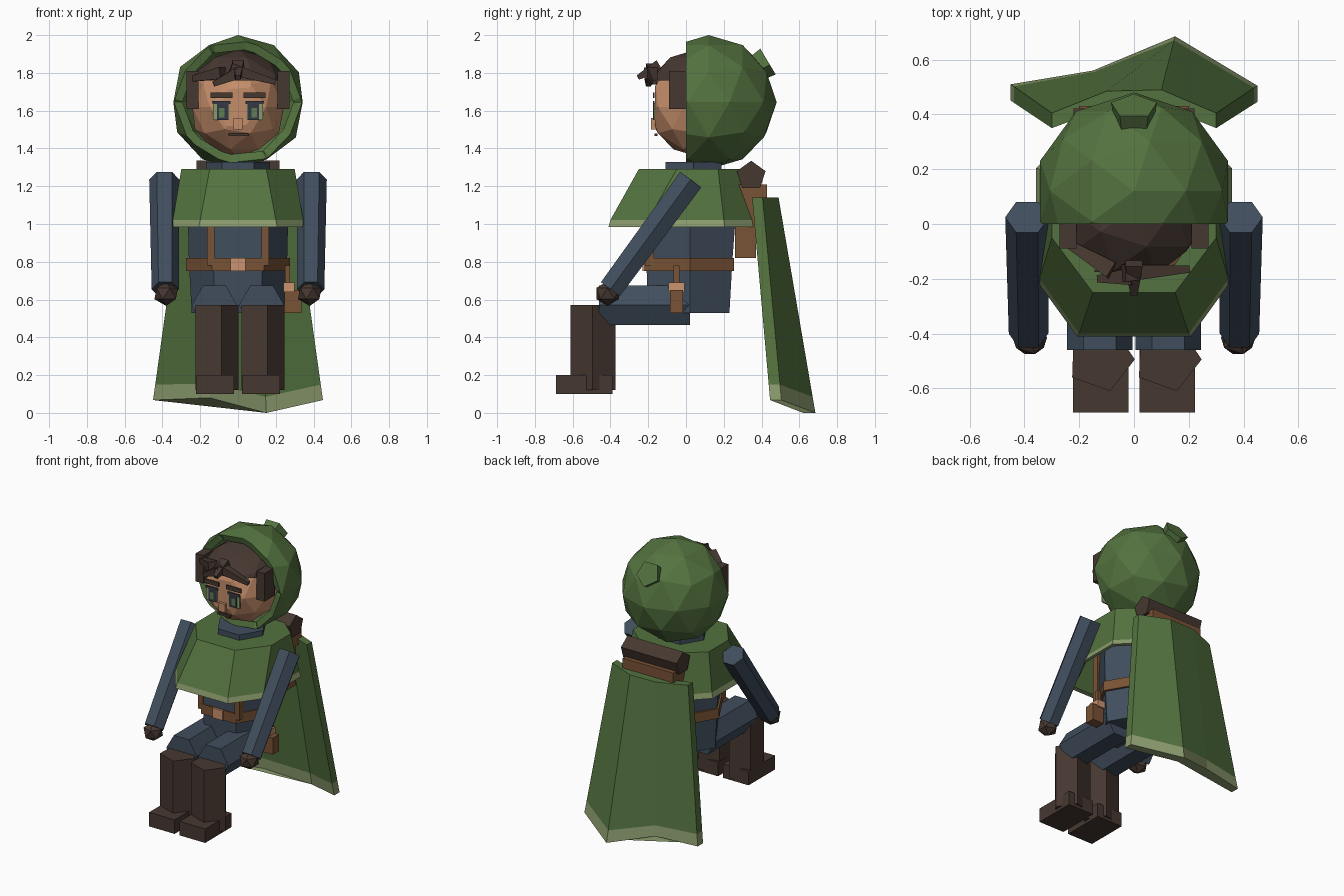
import bpy, bmesh, math
from mathutils import Vector, Matrix

if "Cube" in bpy.data.objects:
    bpy.data.objects.remove(bpy.data.objects["Cube"])


def material(name, rgb):
    m = bpy.data.materials.new(name)
    m.diffuse_color = (*rgb, 1)
    m.use_nodes = True
    m.node_tree.nodes["Principled BSDF"].inputs["Base Color"].default_value = m.diffuse_color
    return m


GREEN = material("cloth green", (0.088, 0.17, 0.05))
TRIM = material("pale green trim", (0.26, 0.33, 0.155))
NAVY = material("slate blue cloth", (0.052, 0.076, 0.11))
BROWN = material("dark brown", (0.062, 0.039, 0.03))
LEATHER = material("tan leather", (0.19, 0.085, 0.036))
SKIN = material("skin", (0.56, 0.27, 0.145))
BUCKLE = material("copper", (0.6, 0.29, 0.16))
DARK = material("eye dark", (0.035, 0.04, 0.055))
IRIS = material("eye green", (0.11, 0.2, 0.09))


def finish(name, bm, mats):
    bmesh.ops.recalc_face_normals(bm, faces=bm.faces)
    me = bpy.data.meshes.new(name)
    bm.to_mesh(me)
    bm.free()
    for m in mats:
        me.materials.append(m)
    ob = bpy.data.objects.new(name, me)
    bpy.context.collection.objects.link(ob)
    return ob


def loft(name, rings, mats, bands=None):
    """Skin closed rings, cap both ends; bands gives a material index per strip."""
    bm = bmesh.new()
    vs = [[bm.verts.new(p) for p in r] for r in rings]
    n = len(vs[0])
    for k in range(len(vs) - 1):
        for i in range(n):
            j = (i + 1) % n
            f = bm.faces.new((vs[k][i], vs[k][j], vs[k + 1][j], vs[k + 1][i]))
            f.material_index = bands[k] if bands else 0
    for r, k in ((vs[0], 0), (vs[-1], -1)):
        bm.faces.new(r).material_index = bands[k] if bands else 0
    return finish(name, bm, mats)


def prism(name, a, b, r, n, mat, phase=0, r2=None, u=(1, 0, 0)):
    a, b, u = Vector(a), Vector(b), Vector(u)
    w = (b - a).normalized()
    u = (u - w * u.dot(w)).normalized()
    v = w.cross(u)
    t = [math.radians(phase + 360 * i / n) for i in range(n)]
    ring = lambda c, q: [c + q * (math.cos(x) * u + math.sin(x) * v) for x in t]
    return loft(name, [ring(a, r), ring(b, r if r2 is None else r2)], [mat])


def box(name, lo, hi, mat):
    lo, hi = Vector(lo), Vector(hi)
    bm = bmesh.new()
    bmesh.ops.create_cube(bm, size=1, matrix=Matrix.Translation((lo + hi) / 2)
                          @ Matrix.Diagonal((*(hi - lo), 1)))
    return finish(name, bm, [mat])


def ico(name, c, r, mat, sub=2, cut=None, fill=True):
    """Faceted ball, optionally cut by a plane (the side the normal points to goes)."""
    bm = bmesh.new()
    bmesh.ops.create_icosphere(bm, subdivisions=sub, radius=1,
                               matrix=Matrix.Translation(c) @ Matrix.Diagonal((*r, 1)))
    if cut:
        res = bmesh.ops.bisect_plane(bm, geom=bm.verts[:] + bm.edges[:] + bm.faces[:],
                                     plane_co=cut[0], plane_no=cut[1], clear_outer=True)
        if fill:
            edges = [e for e in res["geom_cut"] if isinstance(e, bmesh.types.BMEdge)]
            bmesh.ops.holes_fill(bm, edges=edges)
    return finish(name, bm, [mat])


# Hood: half open faceted shell with a thick rim, and its stubby tip
hood = ico("hood", (0, 0.12, 1.645), (0.36, 0.36, 0.355), GREEN,
           cut=((0, 0, 0), (0, -1, 0)), fill=False)
solid = hood.modifiers.new("thickness", "SOLIDIFY")
solid.thickness, solid.offset = 0.045, -1
prism("hood_tip", (0, 0.36, 1.825), (0, 0.43, 1.867), 0.075, 5, GREEN, 90, 0.088)

# Head with a flat face, and hair
ico("head", (0, 0.07, 1.62), (0.255, 0.27, 0.265), SKIN, cut=((0, -0.165, 0), (0, -1, 0)))
ico("hair_cap", (0, 0.06, 1.64), (0.285, 0.285, 0.285), BROWN, cut=((0, 0, 1.76), (0, 0, -1)))
for a, b in (((-0.04, -0.18, 1.82), (0.2, -0.165, 1.75)),
             ((0.0, -0.19, 1.80), (-0.13, -0.2, 1.74)),
             ((0.0, -0.14, 1.84), (0.0, -0.255, 1.775)),
             ((-0.08, -0.17, 1.80), (-0.26, -0.06, 1.765))):
    prism("hair_lock", a, b, 0.045, 4, BROWN, 45, 0.018, u=(0, 0, 1))

# Face details
for s in (-1, 1):
    def plate(name, x0, x1, z0, z1, y, mat):
        xs = sorted((s * x0, s * x1))
        box(name, (xs[0], y - 0.008, z0), (xs[1], y, z1), mat)
    plate("eye_white", 0.045, 0.132, 1.55, 1.64, -0.163, TRIM)
    plate("iris", 0.05, 0.11, 1.55, 1.64, -0.166, DARK)
    plate("iris_glint", 0.072, 0.1, 1.565, 1.615, -0.168, IRIS)
    plate("eyelid", 0.04, 0.135, 1.635, 1.652, -0.168, DARK)
    plate("eyebrow", 0.03, 0.145, 1.667, 1.697, -0.168, BROWN)
    xs = sorted((s * 0.21, s * 0.272))
    box("sideburn", (xs[0], -0.09, 1.61), (xs[1], 0.03, 1.81), BROWN)
box("nose", (-0.025, -0.185, 1.5), (0.025, -0.16, 1.56), SKIN)
box("mouth", (-0.05, -0.168, 1.465), (0.055, -0.15, 1.478), BROWN)


# Shoulder mantle: octagonal flare with a pale hem, hollow underneath
def octagon(xa, xb, ys, z, k=1.0):
    half = list(zip((xa, xb, xb, xa), ys))
    return [(x * k, y * k, z) for x, y in half] + [(-x * k, y * k, z) for x, y in half[::-1]]


hem, top = (-0.4, -0.2, 0.2, 0.35), (-0.25, -0.05, 0.17, 0.3)
loft("mantle", [octagon(0.15, 0.3, top, 1.26, 0.92),
                octagon(0.205, 0.355, hem, 0.985, 0.94),
                octagon(0.208, 0.357, (-0.41, -0.205, 0.205, 0.355), 0.985),
                octagon(0.2, 0.345, hem, 1.022),
                octagon(0.15, 0.3, top, 1.29)], [GREEN, TRIM], [0, 1, 1, 0])
prism("collar", (0, 0.04, 1.22), (0, 0.04, 1.328), 0.17, 6, NAVY, 0)


# Torso, belt, buckle and straps
def hexagon(x, y0, y1, z):
    return [(x / 2, y0, z), (x, 0.02, z), (x / 2, y1, z),
            (-x / 2, y1, z), (-x, 0.02, z), (-x / 2, y0, z)]


loft("torso", [hexagon(0.245, -0.2, 0.23, 0.53), hexagon(0.26, -0.21, 0.245, 0.8),
               hexagon(0.265, -0.205, 0.26, 1.0), hexagon(0.25, -0.19, 0.26, 1.25)], [NAVY])
loft("belt", [hexagon(0.275, -0.22, 0.255, 0.75), hexagon(0.275, -0.22, 0.255, 0.82)], [LEATHER])
box("buckle", (-0.04, -0.23, 0.75), (0.04, -0.21, 0.82), BUCKLE)
for s in (-1, 1):
    box("strap", (s * 0.145 - 0.02, -0.218, 0.78), (s * 0.145 + 0.02, -0.17, 1.27), LEATHER)

# Hip pouch
box("pouch", (0.245, -0.085, 0.53), (0.335, -0.015, 0.65), LEATHER)
box("pouch_flap", (0.24, -0.093, 0.64), (0.3, -0.007, 0.69), BUCKLE)
box("pouch_strap", (0.25, -0.065, 0.68), (0.275, -0.035, 0.78), LEATHER)

# Arms and hands
for s in (-1, 1):
    prism("arm", (s * 0.39, 0.025, 1.235), (s * 0.385, -0.4, 0.655), 0.08, 6, NAVY, 0, 0.072)
    ico("hand", (s * 0.38, -0.415, 0.632), (0.07, 0.07, 0.066), BROWN, sub=1)

# Seated legs, boots and feet
for s in (-1, 1):
    prism("thigh", (s * 0.125, 0.02, 0.57), (s * 0.125, -0.46, 0.57), 0.12, 6, NAVY)
    prism("boot_shaft", (s * 0.122, -0.49, 0.12), (s * 0.122, -0.49, 0.572), 0.125, 5, BROWN, -74)
    xs = sorted((s * 0.02, s * 0.222))
    box("foot", (xs[0], -0.688, 0.1), (xs[1], -0.39, 0.2), BROWN)


# Cape: thick four-column sheet, widening down to a pale uneven hem
def cape_ring(x, outer, inner, zs):
    xs = (-x, -x / 3, x / 3, x)
    back = list(zip(xs, outer, zs))
    front = list(zip(xs, inner, zs))
    return back + front[::-1]


low_out, low_in = (0.51, 0.56, 0.685, 0.505), (0.45, 0.5, 0.62, 0.445)
top_out, top_in = (0.405, 0.485, 0.49, 0.405), (0.35, 0.425, 0.43, 0.35)
mix = lambda a, b, t: [p + (q - p) * t for p, q in zip(a, b)]
loft("cape", [cape_ring(0.3, top_out, top_in, [1.14] * 4),
              cape_ring(0.438, mix(low_out, top_out, 0.075), mix(low_in, top_in, 0.075),
                        (0.15, 0.155, 0.085, 0.15)),
              cape_ring(0.45, low_out, low_in, (0.068, 0.08, 0.0, 0.068))],
     [GREEN, TRIM], [0, 1])

# Backpack with a bedroll on top
box("backpack", (-0.2, 0.26, 0.82), (0.2, 0.37, 1.16), LEATHER)
box("backpack_top", (-0.2, 0.27, 1.1), (0.2, 0.43, 1.21), LEATHER)
prism("bedroll", (-0.22, 0.345, 1.255), (0.22, 0.345, 1.255), 0.08, 5, BROWN, 90, u=(0, 1, 0))
